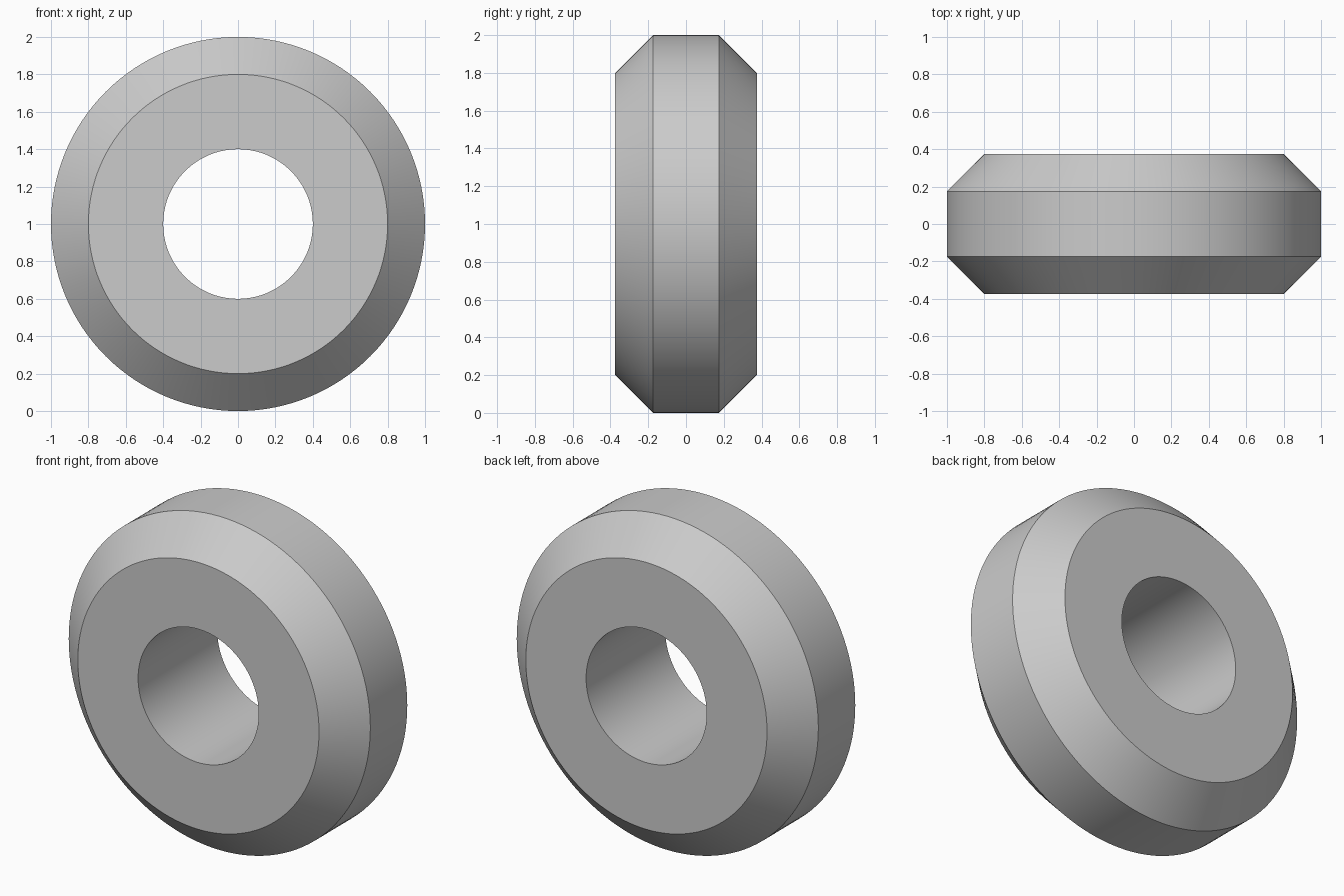
import bpy
import bmesh
import math
from mathutils import Matrix

cube = bpy.data.objects.get("Cube")
if cube:
    bpy.data.objects.remove(cube, do_unlink=True)

OUTER, BORE, HALF_WIDTH, CHAMFER = 1.0, 0.4, 0.375, 0.2
SEGMENTS = 128

# Plain grey material
grey = bpy.data.materials.new("plain_grey")
grey.use_nodes = True
colour = (0.6, 0.6, 0.6, 1)
grey.diffuse_color = colour
grey.node_tree.nodes["Principled BSDF"].inputs["Base Color"].default_value = colour

# Closed cross-section (radius, y): bore, side faces, chamfers and rim
half = [(BORE, -HALF_WIDTH),
        (OUTER - CHAMFER, -HALF_WIDTH),
        (OUTER, -HALF_WIDTH + CHAMFER)]
profile = half + [(r, -y) for r, y in reversed(half)]

# Revolve the section around the y axis
bm = bmesh.new()
verts = [bm.verts.new((r, y, 0)) for r, y in profile]
edges = [bm.edges.new((v, verts[(i + 1) % len(verts)])) for i, v in enumerate(verts)]
bmesh.ops.spin(bm, geom=verts + edges, cent=(0, 0, 0), axis=(0, 1, 0),
               angle=math.tau, steps=SEGMENTS)
bmesh.ops.remove_doubles(bm, verts=bm.verts, dist=0.0001)
bmesh.ops.recalc_face_normals(bm, faces=bm.faces)
bm.transform(Matrix.Translation((0, 0, OUTER)))

mesh = bpy.data.meshes.new("chamfered_ring")
bm.to_mesh(mesh)
bm.free()
mesh.materials.append(grey)
ring = bpy.data.objects.new("chamfered_ring", mesh)
bpy.context.collection.objects.link(ring)

# Smooth round surfaces with crisp rims
bpy.ops.object.select_all(action="DESELECT")
ring.select_set(True)
bpy.context.view_layer.objects.active = ring
bpy.ops.object.shade_smooth_by_angle(angle=math.radians(30))
